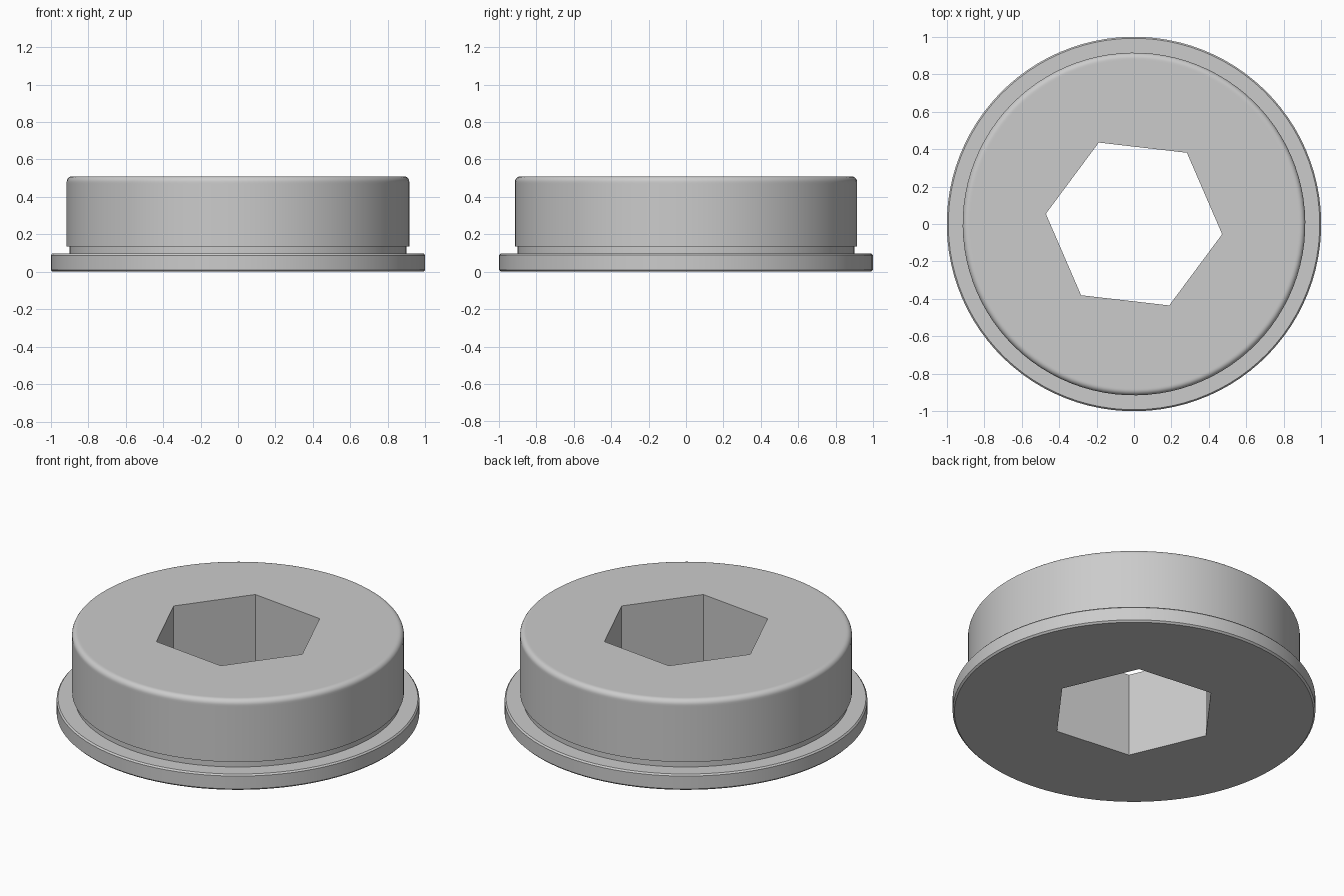
import bpy, bmesh
from math import sin, cos, pi, radians

cube = bpy.data.objects.get("Cube")
if cube:
    bpy.data.objects.remove(cube, do_unlink=True)

SEGMENTS = 96
HEX_RADIUS = 0.474
HEX_TURN = radians(-6.6)
HEIGHT = 0.51
BODY_RADIUS = 0.915
FILLET = 0.03

# Plain grey metal
metal = bpy.data.materials.new("grey_metal")
metal.use_nodes = True
grey = (0.6, 0.6, 0.6, 1)
metal.diffuse_color = grey
metal.node_tree.nodes["Principled BSDF"].inputs["Base Color"].default_value = grey


def hex_radius(a):
    """Distance from the axis to the hexagon side at angle a."""
    return HEX_RADIUS * cos(pi / 6) / cos(a % (pi / 3) - pi / 6)


# Outer profile: chamfered flange, undercut groove, straight body
profile = [(0.98, 0), (0.99, 0), (1, 0.01), (1, 0.088), (0.992, 0.097),
           (0.9, 0.097), (0.9, 0.134), (BODY_RADIUS, 0.134),
           (BODY_RADIUS, HEIGHT - FILLET - 0.01)]

# Rounded top edge and a narrow band that keeps the top face flat
for i in range(7):
    t = i / 6 * pi / 2
    profile.append((BODY_RADIUS - FILLET * (1 - cos(t)),
                    HEIGHT - FILLET * (1 - sin(t))))
profile.append((BODY_RADIUS - FILLET - 0.008, HEIGHT))

# Sweep the profile, then close it through the hexagonal bore
bm = bmesh.new()
angles = [2 * pi * i / SEGMENTS for i in range(SEGMENTS)]


def ring(radius_at, z):
    return [bm.verts.new((radius_at(a) * cos(a + HEX_TURN),
                          radius_at(a) * sin(a + HEX_TURN), z)) for a in angles]


rings = [ring(lambda a, r=r: r, z) for r, z in profile]
rings += [ring(hex_radius, HEIGHT), ring(hex_radius, 0)]
for k, low in enumerate(rings):
    high = rings[(k + 1) % len(rings)]
    for i in range(SEGMENTS):
        j = (i + 1) % SEGMENTS
        bm.faces.new((low[i], low[j], high[j], high[i]))
bmesh.ops.recalc_face_normals(bm, faces=bm.faces)

mesh = bpy.data.meshes.new("flanged_plug")
bm.to_mesh(mesh)
bm.free()
mesh.materials.append(metal)
plug = bpy.data.objects.new("flanged_plug", mesh)
bpy.context.collection.objects.link(plug)

# Smooth round walls with sharp steps and bore corners
bpy.ops.object.select_all(action='DESELECT')
plug.select_set(True)
bpy.context.view_layer.objects.active = plug
bpy.ops.object.shade_smooth_by_angle(angle=radians(30))
